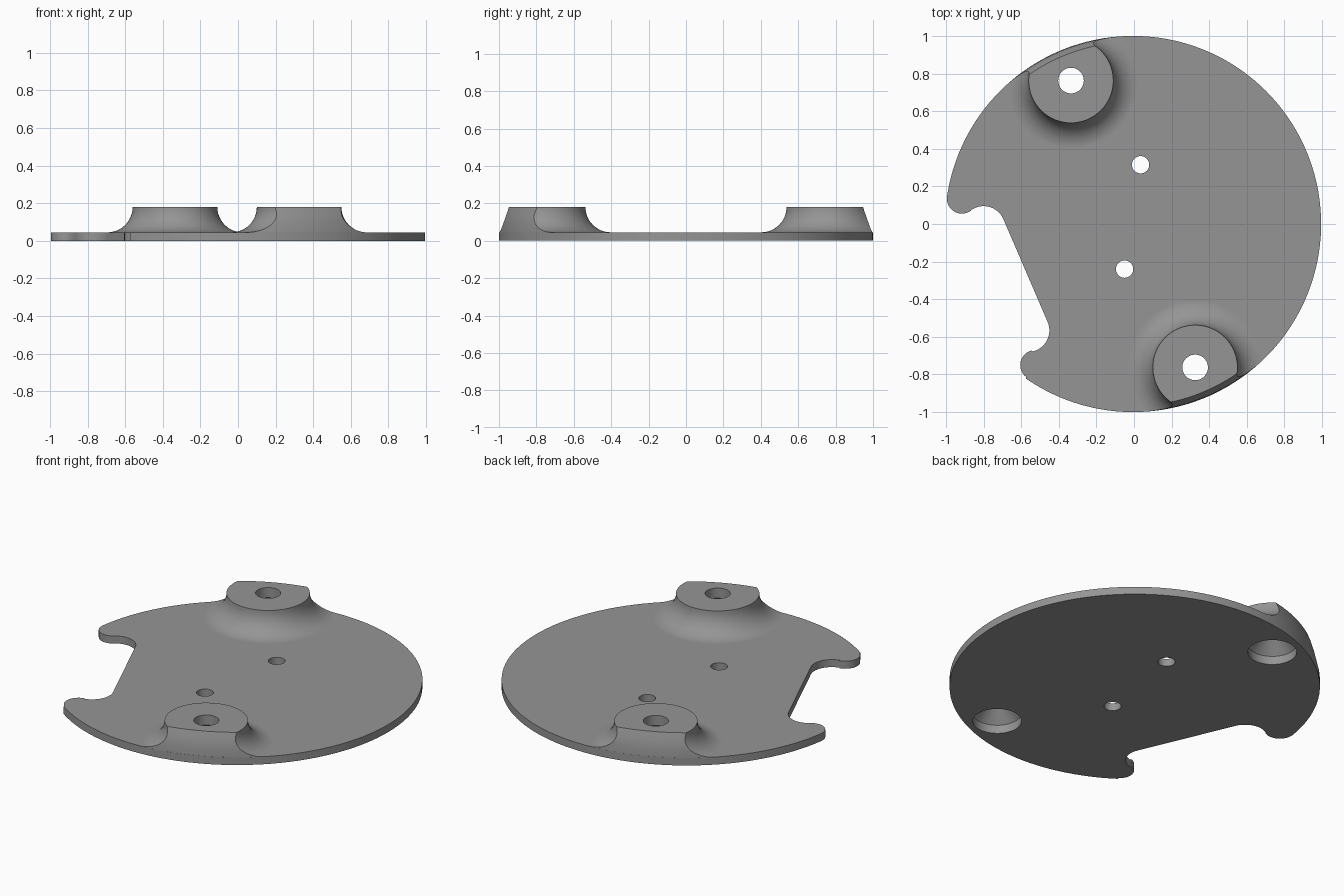
import bpy, bmesh, math
from math import cos, sin, radians

if "Cube" in bpy.data.objects:
    bpy.data.objects.remove(bpy.data.objects["Cube"])

CX = -0.005            # centre of the round plate
PLATE_T = 0.045        # plate thickness
TOP = 0.18             # height of the bosses

grey = bpy.data.materials.new("plain grey")
grey.diffuse_color = (0.3, 0.3, 0.3, 1)
grey.use_nodes = True
grey.node_tree.nodes["Principled BSDF"].inputs["Base Color"].default_value = grey.diffuse_color


def make_object(name, bm):
    bmesh.ops.recalc_face_normals(bm, faces=bm.faces)
    mesh = bpy.data.meshes.new(name)
    bm.to_mesh(mesh)
    bm.free()
    mesh.materials.append(grey)
    ob = bpy.data.objects.new(name, mesh)
    bpy.context.collection.objects.link(ob)
    return ob


def lathe(name, profile, x, y, n=64):
    """Solid of revolution with flat end caps."""
    bm = bmesh.new()
    rings = [[bm.verts.new((x + r * cos(2 * math.pi * i / n),
                            y + r * sin(2 * math.pi * i / n), z))
              for i in range(n)] for r, z in profile]
    for a, b in zip(rings, rings[1:]):
        for i in range(n):
            j = (i + 1) % n
            bm.faces.new((a[i], a[j], b[j], b[i]))
    bm.faces.new(rings[0][::-1])
    bm.faces.new(rings[-1])
    return make_object(name, bm)


def boolean(target, other, operation):
    mod = target.modifiers.new(operation.lower(), 'BOOLEAN')
    mod.operation = operation
    mod.solver = 'EXACT'
    mod.object = other
    bpy.context.view_layer.objects.active = target
    bpy.ops.object.modifier_apply(modifier=mod.name)
    bpy.data.objects.remove(other)


def arc(cx, cy, r, a0, a1, n):
    return [(cx + r * cos(radians(a0 + (a1 - a0) * i / n)),
             cy + r * sin(radians(a0 + (a1 - a0) * i / n))) for i in range(n + 1)]


# Plate outline: big circle, rounded horn, concave corner, straight edge, and back
outline = arc(CX, 0, 1.0, 235.3, 531.6, 110)
outline += arc(-0.915, 0.135, 0.08, 175, 306.6, 14)
outline += arc(-0.80, -0.02, 0.115, 126.6, 23.8, 14)
outline += arc(-0.565, -0.566, 0.115, 23.8, -77.7, 14)
outline += arc(-0.525, -0.75, 0.08, 102.3, 232, 14)

bm = bmesh.new()
base = bm.faces.new([bm.verts.new((x, y, 0)) for x, y in outline])
ext = bmesh.ops.extrude_face_region(bm, geom=[base])
top_verts = [g for g in ext["geom"] if isinstance(g, bmesh.types.BMVert)]
bmesh.ops.translate(bm, verts=top_verts, vec=(0, 0, PLATE_T))
plate = make_object("mounting_plate", bm)

# Filleted bosses, trimmed to a tapering wall that follows the plate rim
R_BOSS, FILLET = 0.225, TOP - PLATE_T
boss_profile = [(R_BOSS + FILLET, 0.02)]
boss_profile += [(R_BOSS + FILLET - r, z) for r, z in
                 [(FILLET * sin(radians(a)), TOP - FILLET * cos(radians(a)))
                  for a in [i * 7.5 for i in range(13)]]]
rim_profile = [(0.9995, 0.01), (0.9995, PLATE_T), (0.996, 0.09),
               (0.985, 0.135), (0.968, 0.18), (0.955, 0.21)]
boss_spots = [(CX + s * 0.33, -s * 0.7625) for s in (1, -1)]
for x, y in boss_spots:
    boss = lathe("boss", boss_profile, x, y)
    boolean(boss, lathe("rim_trim", rim_profile, CX, 0, 160), 'INTERSECT')
    boolean(plate, boss, 'UNION')

# Boss holes: wide recess below, tapering to a narrow bore on top
for x, y in boss_spots:
    boolean(plate, lathe("recess_cutter", [(0.132, -0.05), (0.132, 0.05),
            (0.068, 0.12), (0.068, 0.25)], x, y, 48), 'DIFFERENCE')

# Small through holes
for x, y in ((0.035, 0.315), (-0.05, -0.24)):
    boolean(plate, lathe("hole_cutter", [(0.046, -0.05), (0.046, 0.1)], x, y, 32),
            'DIFFERENCE')

# Smooth shading with crisp edges
bpy.ops.object.select_all(action='DESELECT')
plate.select_set(True)
bpy.context.view_layer.objects.active = plate
bpy.ops.object.shade_smooth_by_angle(angle=radians(25))
weighted = plate.modifiers.new("weighted normals", 'WEIGHTED_NORMAL')
weighted.keep_sharp = True
